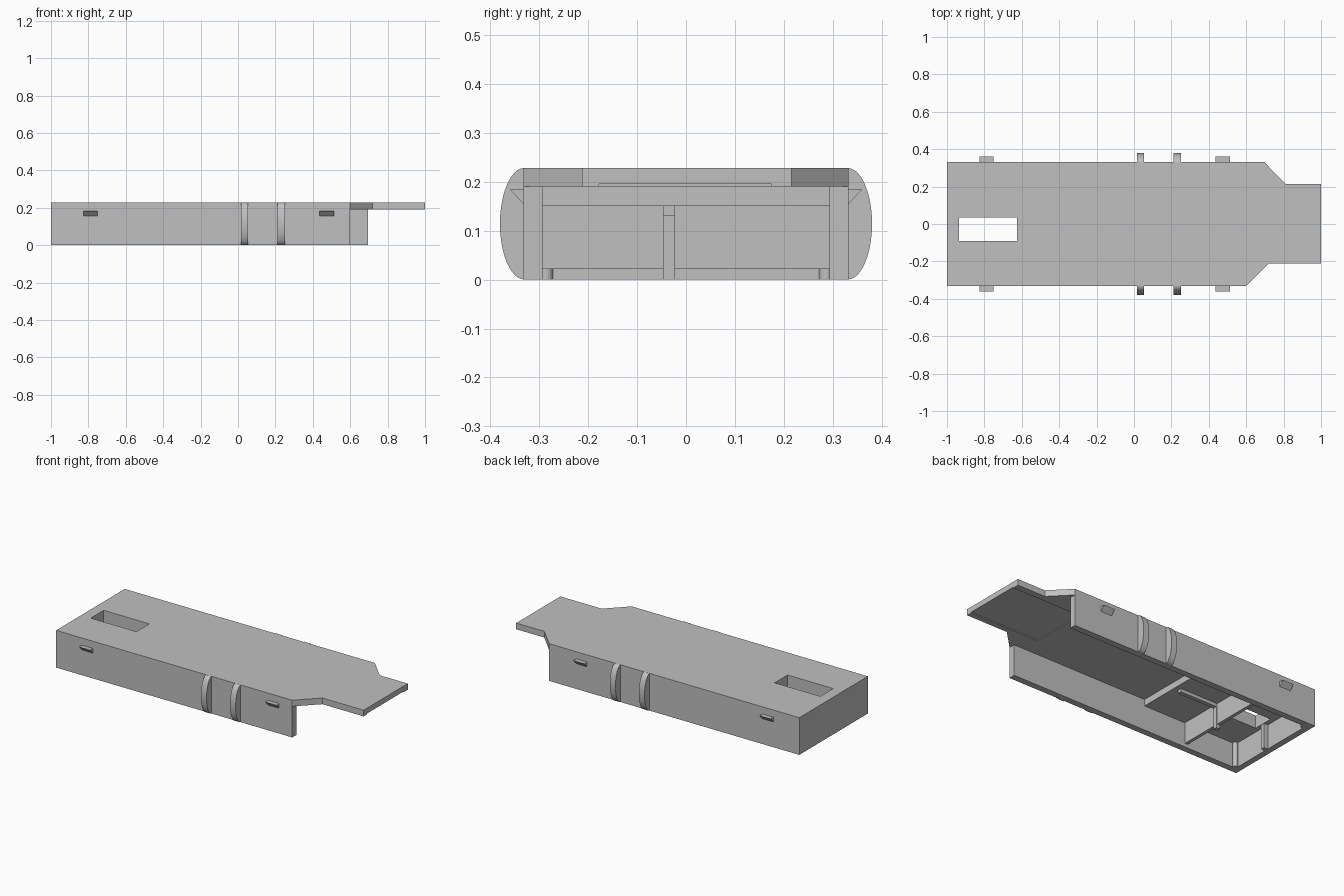
import bpy, bmesh, math
from mathutils import Vector

cube = bpy.data.objects.get("Cube")
if cube:
    bpy.data.objects.remove(cube, do_unlink=True)

# One plain grey for the whole casing
grey = bpy.data.materials.new("plain_grey")
grey.use_nodes = True
COLOUR = (0.53, 0.53, 0.53, 1)
grey.diffuse_color = COLOUR
grey.node_tree.nodes["Principled BSDF"].inputs["Base Color"].default_value = COLOUR


def prism(name, points, axis, low, high):
    """Extrude a flat outline along z (xy points) or along x (yz points)."""
    bm = bmesh.new()
    place = (lambda a, b: (a, b, low)) if axis == "z" else (lambda a, b: (low, a, b))
    face = bm.faces.new([bm.verts.new(place(a, b)) for a, b in points])
    moved = bmesh.ops.extrude_face_region(bm, geom=[face])["geom"]
    shift = Vector((0, 0, high - low) if axis == "z" else (high - low, 0, 0))
    bmesh.ops.translate(bm, vec=shift, verts=[v for v in moved if isinstance(v, bmesh.types.BMVert)])
    bmesh.ops.recalc_face_normals(bm, faces=bm.faces)
    mesh = bpy.data.meshes.new(name)
    bm.to_mesh(mesh)
    bm.free()
    mesh.materials.append(grey)
    obj = bpy.data.objects.new(name, mesh)
    bpy.context.collection.objects.link(obj)
    return obj


def box(name, x, y, z):
    corners = [(x[0], y[0]), (x[1], y[0]), (x[1], y[1]), (x[0], y[1])]
    return prism(name, corners, "z", *z)


def activate(obj):
    bpy.ops.object.select_all(action="DESELECT")
    obj.select_set(True)
    bpy.context.view_layer.objects.active = obj


def cut(obj, x, y, z):
    cutter = box("cutter", x, y, z)
    cutter.hide_render = True
    mod = obj.modifiers.new("cut", "BOOLEAN")
    mod.operation = "DIFFERENCE"
    mod.solver = "EXACT"
    mod.object = cutter
    activate(obj)
    bpy.ops.object.modifier_apply(modifier=mod.name)
    bpy.data.objects.remove(cutter, do_unlink=True)


SIDE, INNER = 0.332, 0.293
TOP, UNDER, CEILING = 0.228, 0.19, 0.15
SLOT = ((-0.935, -0.625), (-0.09, 0.035), (0.1, 0.3))

# Top plate with its narrowed tongue, slot and shallow underside recess
outline = [(-1, -SIDE), (0.6, -SIDE), (0.72, -0.212), (1, -0.212),
           (1, 0.215), (0.81, 0.215), (0.695, SIDE), (-1, SIDE)]
plate = prism("top_plate", outline, "z", UNDER, TOP)
cut(plate, *SLOT)
cut(plate, (0.53, 1.1), (-0.178, 0.175), (0.15, 0.195))

# Thicker ceiling block at the closed end
ceiling = box("thick_ceiling", (-0.963, -0.32), (-INNER, INNER), (CEILING, UNDER))
cut(ceiling, *SLOT)

# Outer walls
box("front_wall", (-1, 0.6), (-SIDE, -INNER), (0, UNDER))
box("back_wall", (-1, 0.695), (INNER, SIDE), (0, UNDER))
box("end_wall", (-1, -0.963), (-INNER, INNER), (0, UNDER))

# Inner partition, ribs and stubs beside the slot
box("partition", (-0.625, -0.605), (-INNER, INNER), (0.022, CEILING))
RIB = (-0.047, -0.022)
box("partition_post", (-0.625, -0.6), RIB, (0, CEILING))
box("ceiling_rib", (-0.6, -0.35), RIB, (0.13, CEILING))
box("end_stub", (-0.963, -0.937), RIB, (0, CEILING))

# Curved grip ribs, snap tabs and corner pegs, on both sides
STEPS = 20
angles = [math.pi * i / STEPS - math.pi / 2 for i in range(STEPS + 1)]
for side, label in ((-1, "front"), (1, "back")):
    arc = [(side * (0.33 + 0.05 * math.cos(a)), TOP / 2 * (1 + math.sin(a))) for a in angles]
    for x in (0.015, 0.212):
        rib = prism(label + "_grip_rib", arc, "x", x, x + 0.038)
        activate(rib)
        bpy.ops.object.shade_smooth_by_angle(angle=math.radians(30))

    wedge = [(side * y, z) for y, z in ((0.33, 0.184), (0.36, 0.184), (0.33, 0.153))]
    for x in (-0.825, 0.437):
        prism(label + "_snap_tab", wedge, "x", x, x + 0.075)

    circle = [(-0.955 + 0.014 * math.cos(2 * a), side * 0.286 + 0.014 * math.sin(2 * a))
              for a in angles[:-1]]
    prism(label + "_corner_peg", circle, "z", 0, CEILING)
